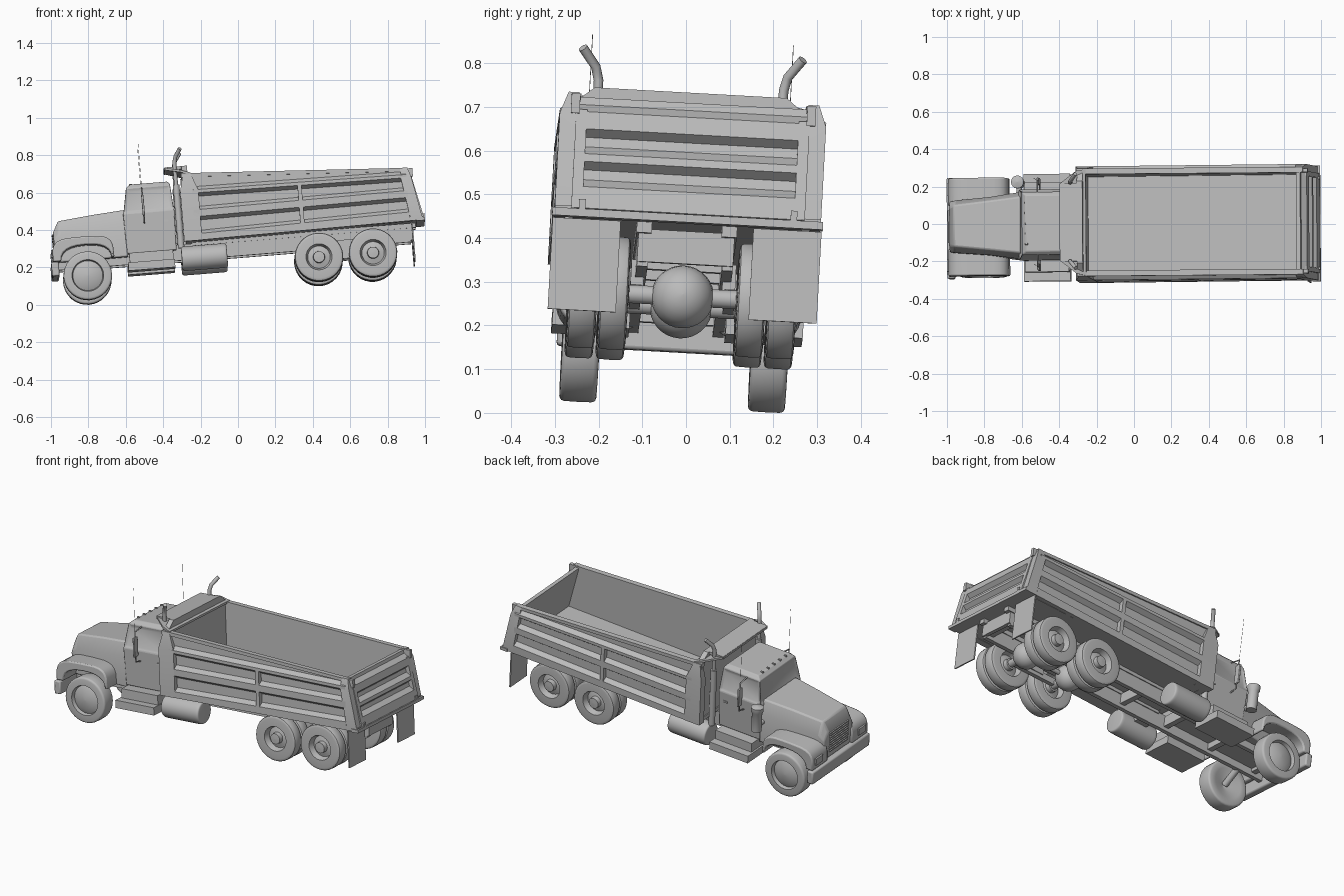
import bpy, bmesh
from math import sin, cos, pi, radians, copysign
from mathutils import Matrix, Vector

if "Cube" in bpy.data.objects:
    bpy.data.objects.remove(bpy.data.objects["Cube"])

GREY = (.5, .5, .5, 1)
grey = bpy.data.materials.new("plain grey")
grey.use_nodes = True
grey.diffuse_color = GREY
grey.node_tree.nodes["Principled BSDF"].inputs["Base Color"].default_value = GREY

# The truck stands slightly pitched, rolled and turned
POSE = (Matrix.Translation((0, -.028, -.005)) @ Matrix.Rotation(radians(.65), 4, 'Z')
        @ Matrix.Rotation(radians(-4.6), 4, 'Y') @ Matrix.Rotation(radians(-3.2), 4, 'X'))

# Main dimensions
FRONT_AXLE, REAR_AXLES, AXLE_HEIGHT, TYRE_RADIUS = -.79, (.45, .74), .212, .13
BED_FRONT, BED_REAR, BED_HALF, WALL, FLOOR = -.25, .95, .305, .28, .36
STACK_X, STACK_Y, MIRROR_X, MIRROR_Y = -.28, .212, -.465, .23


def place(name, data):
    data.transform(POSE)
    data.materials.append(grey)
    ob = bpy.data.objects.new(name, data)
    bpy.context.collection.objects.link(ob)
    return ob


def finish(name, bm, bevel=0):
    bmesh.ops.recalc_face_normals(bm, faces=bm.faces)
    mesh = bpy.data.meshes.new(name)
    bm.to_mesh(mesh)
    bm.free()
    for polygon in mesh.polygons:
        polygon.use_smooth = True
    mesh.set_sharp_from_angle(angle=radians(32))
    ob = place(name, mesh)
    if bevel:
        modifier = ob.modifiers.new("edges", 'BEVEL')
        modifier.width, modifier.segments = bevel, 2


def loft_mesh(rings):
    bm = bmesh.new()
    rows = [[bm.verts.new(point) for point in ring] for ring in rings]
    n = len(rows[0])
    for a, b in zip(rows, rows[1:]):
        for i in range(n):
            j = (i + 1) % n
            bm.faces.new((a[i], a[j], b[j], b[i]))
    bm.faces.new(rows[0])
    bm.faces.new(rows[-1])
    bmesh.ops.recalc_face_normals(bm, faces=bm.faces)
    return bm


def loft(name, rings, bevel=0):
    finish(name, loft_mesh(rings), bevel)


def across(x, y, z):
    return [(x, y[0], z[0]), (x, y[1], z[0]), (x, y[1], z[1]), (x, y[0], z[1])]


def level(z, x, y):
    return [(x[0], y[0], z), (x[1], y[0], z), (x[1], y[1], z), (x[0], y[1], z)]


def box(name, x, y, z, bevel=0):
    loft(name, [across(x[0], y, z), across(x[1], y, z)], bevel)


def both(half):
    return (-half, half)


def around(middle, size):
    return (middle - size / 2, middle + size / 2)


def arc(steps, power):
    """Upper half of a rounded square, or of a circle at power 1."""
    angles = [pi * i / steps for i in range(steps + 1)]
    return [(copysign(abs(cos(a)) ** power, cos(a)), abs(sin(a)) ** power) for a in angles]


def lathe(name, profile, centre, axis, flip=1, sides=32):
    def turn(along, u, v):
        return {'x': (along, u, v), 'y': (u, along, v), 'z': (u, v, along)}[axis]
    angles = [2 * pi * i / sides for i in range(sides)]
    loft(name, [[Vector(centre) + Vector(turn(along * flip, max(r, .001) * cos(a), max(r, .001) * sin(a)))
                 for a in angles] for r, along in profile])


def pipe(name, points, radius):
    curve = bpy.data.curves.new(name, 'CURVE')
    curve.dimensions = '3D'
    spline = curve.splines.new('POLY')
    spline.points.add(len(points) - 1)
    for target, point in zip(spline.points, points):
        target.co = (*point, 1)
    curve.bevel_depth, curve.bevel_resolution, curve.use_fill_caps = radius, 3, True
    place(name, curve)


def wheel(name, half, rim, disc, x, y, flip):
    tyre = [(rim + (TYRE_RADIUS - rim) * r, half * along) for along, r in arc(10, .27)]
    lathe(name, disc + tyre + [(0, 0)], (x, y, AXLE_HEIGHT), 'y', flip)


# Cab with recessed windows
bm = loft_mesh([level(.315, (-.57, -.305), both(.18)), level(.53, (-.575, -.3), both(.19)),
                level(.665, (-.55, -.31), both(.17)), level(.685, (-.525, -.325), both(.15))])
panes = [f for f in bm.faces if .58 < f.calc_center_median().z < .62]
bmesh.ops.inset_individual(bm, faces=panes, thickness=.022, depth=-.008)
finish("cab", bm, .005)
for i in range(5):
    box("roof_light", (-.53, -.515), around((i - 2) * .055, .01), (.675, .69))


# Hood widening toward the cab
def hood_ring(x, half, shoulder, top_half, top):
    left = [(x, -half, .3), (x, -half, shoulder), (x, -top_half, top)]
    return left + [(x, -y, z) for x, y, z in reversed(left)]


loft("hood", [hood_ring(-.955, .135, .42, .1, .465), hood_ring(-.925, .14, .45, .11, .522),
              hood_ring(-.74, .155, .46, .13, .54), hood_ring(-.565, .18, .48, .15, .552)], .008)
for i in range(9):
    box("grille_slat", (-.962, -.95), both(.085), around(.34 + i * .014, .007))
box("front_bumper", (-.98, -.94), both(.27), (.222, .298), .008)

# Cross members, axles and drive line
for i in range(7):
    box("cross_member", around(-.88 + i * .3, .03), both(.1), (.28, .34))
pipe("drive_shaft", [(x, 0, AXLE_HEIGHT) for x in REAR_AXLES], .013)
for x in REAR_AXLES:
    pipe("rear_axle", [(x, y, AXLE_HEIGHT) for y in both(.22)], .022)
    lathe("differential", [(r * .072, along * .072) for along, r in arc(10, 1)], (x, 0, AXLE_HEIGHT), 'x')

FRONT_DISC = [(0, .04), (.05, .036), (.08, .022)]
REAR_DISC = [(0, .036), (.03, .034), (.032, .008), (.06, 0)]


def build_side(s, side):
    def part(name, x, y, z, bevel=0):
        box(f"{side}_{name}", x, (s * y[0], s * y[1]), z, bevel)

    def bar(name, y, front, rear):
        y = (s * y[0], s * y[1])
        loft(f"{side}_{name}", [across(BED_FRONT, y, front), across(BED_REAR, y, rear)])

    def rib(name, front, rear, height):
        rings = []
        for x, z in ((-.2, front), (BED_REAR, rear)):
            inner, outer = around(z, height + .036), around(z, height)
            rings.append([(x, s * WALL, max(inner[0], FLOOR)), (x, s * BED_HALF, outer[0]),
                          (x, s * BED_HALF, outer[1]), (x, s * WALL, inner[1])])
        loft(f"{side}_{name}", rings)

    # Wheels, with doubled tyres at the back
    wheel(f"{side}_front_wheel", .043, .085, FRONT_DISC, FRONT_AXLE, s * .216, s)
    pipe(f"{side}_front_stub_axle", [(FRONT_AXLE, s * .1, .28), (FRONT_AXLE, s * .2, AXLE_HEIGHT)], .018)
    for x in REAR_AXLES:
        wheel(f"{side}_outer_rear_wheel", .033, .07, REAR_DISC, x, s * .228, s)
        wheel(f"{side}_inner_rear_wheel", .033, .07, REAR_DISC, x, s * .157, -s)

    # Fender arching over the front wheel
    outline = [(-.805 + .165 * u, .3 + .122 * v) for u, v in arc(12, .5)]
    outline += [(FRONT_AXLE - .135 * u, .3 + .078 * v) for u, v in arc(12, .8)]
    loft(f"{side}_fender", [[(x, s * y, z) for x, z in outline] for y in (.115, .262)], .008)
    part("headlight", (-.975, -.96), (.17, .235), (.325, .365))

    # Chassis, tank and steps
    part("frame_rail", (-BED_REAR, BED_REAR), (.085, .11), (.26, .345))
    part("bed_sill", (-.22, .98), (.08, .115), (.335, FLOOR))
    part("suspension_beam", REAR_AXLES, (.095, .12), (.2, .235))
    part("suspension_bracket", around(.595, .09), (.09, .12), (.22, .3))
    lathe(f"{side}_fuel_tank", [(r * .066, along * .122) for along, r in arc(16, .12)],
          (-.16, s * .215, .262), 'x')
    part("tank_bracket", around(-.16, .08), (.1, .17), (.27, .3))
    part("lower_step", (-.57, -.32), (.11, .287), (.218, .262))
    part("upper_step", (-.56, -.325), (.11, .24), (.262, .315))

    # Exhaust stack, mirror, antenna and door handle
    pipe(f"{side}_muffler", [(STACK_X, s * STACK_Y, z) for z in (.32, .66)], .018)
    pipe(f"{side}_exhaust", [(STACK_X, s * STACK_Y, .6), (STACK_X, s * STACK_Y, .78),
                             (-.272, s * .22, .81), (-.245, s * .252, .85)], .011)
    pipe(f"{side}_mirror_arm", [(MIRROR_X, s * .165, .66), (MIRROR_X, s * MIRROR_Y, .65),
                                (MIRROR_X, s * MIRROR_Y, .48), (MIRROR_X, s * .18, .47)], .004)
    part("mirror", around(MIRROR_X, .012), around(MIRROR_Y, .035), (.51, .62), .003)
    pipe(f"{side}_antenna", [(MIRROR_X, s * MIRROR_Y, z) for z in (.64, .9)], .0008)
    part("door_handle", (-.36, -.335), (.18, .193), (.47, .48))

    # Bed side: wall, top rail and tapered ribs
    bar("bed_wall", (.262, WALL), (FLOOR, .714), (FLOOR, .645))
    bar("top_rail", (.258, .288), (.696, .716), (.63, .648))
    rib("upper_rib", .613, .603, .017)
    rib("middle_rib", .495, .507, .037)
    rib("lower_rib", .37, .395, .03)
    part("middle_post", around(.376, .022), (WALL, BED_HALF), (.37, .61))
    post, post_top = (s * .262, s * BED_HALF), (s * .262, s * .287)
    loft(f"{side}_front_post", [level(.35, (-.262, -.165), post), level(.62, (-.262, -.165), post),
                                level(.712, (-.24, -.2), post_top)])
    loft(f"{side}_rear_post", [level(.365, (.955, 1.02), post), level(.6, (.918, .975), post),
                               level(.65, (.92, .958), post_top)])

    # Tailgate fittings and mud flap
    part("gate_hinge", (.93, .985), (.26, .28), (.6, .645))
    part("gate_latch", (1, 1.03), (.235, .25), (.37, .4))
    part("mud_flap", around(.96, .007), (.152, .308), (.15, FLOOR))


build_side(-1, "left")
build_side(1, "right")

# Air cleaner on one side of the hood
lathe("air_cleaner", [(0, -.07), (.028, -.07), (.028, .04), (.034, .05), (.034, .075), (0, .085)],
      (-.58, .23, .47), 'z')
pipe("air_duct", [(-.58, y, .43) for y in (.16, .23)], .015)

# Bed floor, bulkhead and cab shield
loft("bed_floor", [across(BED_FRONT, both(BED_HALF), (.35, .372)), across(1.02, both(BED_HALF), (.364, .384))])
bulkhead = (-.245, -.215)
loft("bulkhead", [level(.35, bulkhead, both(.285)), level(.705, bulkhead, both(.285)),
                  level(.758, bulkhead, both(.22))])
loft("cab_shield", [across(-.338, both(.205), (.745, .757)), across(BED_FRONT, both(.275), (.722, .734)),
                    across(-.2, both(.285), (.704, .716))])
box("shield_crown", (-.335, -.215), both(.21), (.742, .758))


# Sloping tailgate with two sunken panels
def gate_x(z):
    return 1 - (z - .385) * .22


def gate_bar(name, middle, height, depth=.025, flare=.036, half=.26):
    rings = []
    for offset, grow in ((0, flare), (depth, 0)):
        low, high = around(middle, height + grow)
        rings.append([(gate_x(z) + offset, y, z) for y, z in
                      ((-half, low), (half, low), (half, high), (-half, high))])
    loft(name, rings)


gate_bar("tailgate", .508, .265, depth=-.022, flare=0, half=.268)
gate_bar("gate_lower_bar", .405, .05)
gate_bar("gate_middle_bar", .498, .018)
gate_bar("gate_upper_bar", .585, .04)
for y in both(.255):
    loft("gate_end_bar", [level(z, (gate_x(z), gate_x(z) + .025), around(y, .025)) for z in (.38, .61)])
box("rear_lip", (.985, 1.03), both(.31), (FLOOR, .378))
box("rear_beam", (.94, .96), both(.11), (.27, .345))
